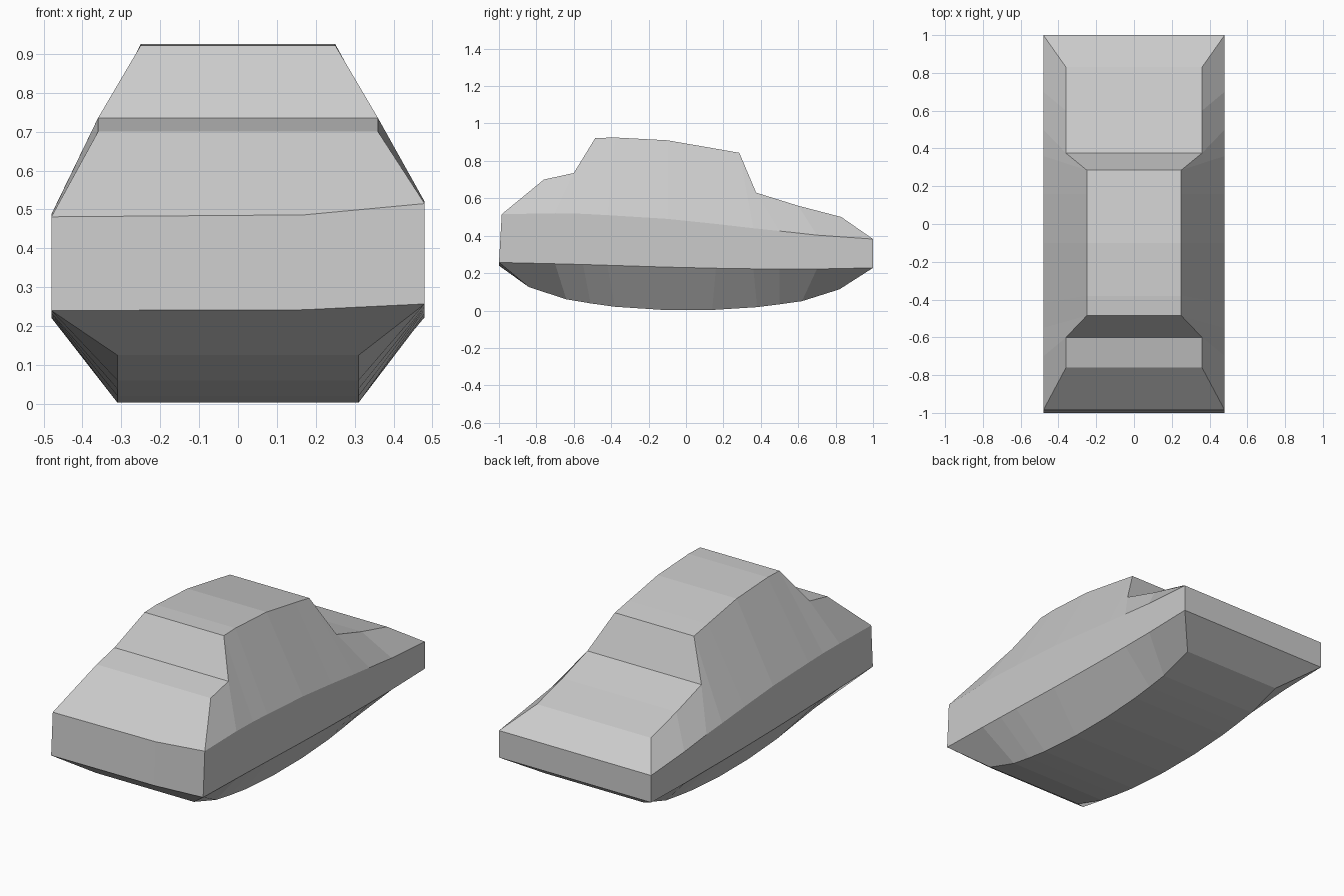
import bpy, bmesh

cube = bpy.data.objects.get("Cube")
if cube:
    bpy.data.objects.remove(cube)

grey = bpy.data.materials.new("light grey")
grey.use_nodes = True
colour = (0.6, 0.6, 0.6, 1)
grey.diffuse_color = colour
grey.node_tree.nodes["Principled BSDF"].inputs["Base Color"].default_value = colour

WIDE = 0.48        # half width at the waist
FLOOR = 0.31       # half width of the underside
DECK, ROOF = 0.36, 0.25

# Lengthwise rails, front to back: (y, z), the upper one as (half width, y, z)
upper = [(DECK, -.76, .70), (DECK, -.60, .735), (ROOF, -.485, .922),
         (ROOF, -.38, .925), (ROOF, -.10, .91), (ROOF, .16, .865),
         (ROOF, .285, .843), (DECK, .375, .63), (DECK, .60, .56), (DECK, .83, .50)]
waist = [(-.985, .515), (-.70, .52), (-.55, .517), (-.42, .51), (-.10, .49),
         (.16, .463), (.36, .44), (.50, .425), (.70, .403), (1, .382)]
sill = [(-1, .257), (-.70, .25), (-.55, .246), (-.42, .242), (-.10, .232),
        (.16, .226), (.36, .223), (.50, .222), (.70, .222), (1, .228)]
keel = [(-.84, .125), (-.64, .06), (-.51, .038), (-.38, .02), (-.12, .003),
        (.14, .003), (.38, .018), (.50, .033), (.62, .05), (.82, .113)]

bm = bmesh.new()


def dent(side, y, amount):
    """The right side sits a little lower towards the front."""
    return amount * min(1, max(0, (.5 - y) / 1.2)) if side < 0 else 0


def rails(side):
    return [
        [bm.verts.new((side * w, y, z)) for w, y, z in upper],
        [bm.verts.new((side * WIDE, y, z - dent(side, y, .034))) for y, z in waist],
        [bm.verts.new((side * WIDE, y, z - dent(side, y, .017))) for y, z in sill],
        [bm.verts.new((side * FLOOR, y, z)) for y, z in keel],
    ]


def strip(a, b):
    for i in range(len(a) - 1):
        bm.faces.new((a[i], a[i + 1], b[i + 1], b[i]))


left, right = rails(1), rails(-1)

# Sides, top and underside
for side in (left, right):
    for a, b in zip(side, side[1:]):
        strip(a, b)
strip(left[0], right[0])
strip(left[3], right[3])

# Rear end
for k in range(3):
    bm.faces.new((left[k][-1], left[k + 1][-1], right[k + 1][-1], right[k][-1]))

# Front end, with a shallow crease left of the middle
crease_top = bm.verts.new((.17, -.985, .486))
crease_low = bm.verts.new((.17, -1, .242))
for a, b in ((left, right),):
    bm.faces.new((a[0][0], a[1][0], crease_top, b[1][0], b[0][0]))
    bm.faces.new((a[1][0], a[2][0], crease_low, crease_top))
    bm.faces.new((crease_top, crease_low, b[2][0], b[1][0]))
    bm.faces.new((a[2][0], a[3][0], b[3][0], b[2][0], crease_low))

bmesh.ops.recalc_face_normals(bm, faces=bm.faces)
mesh = bpy.data.meshes.new("car_body")
bm.to_mesh(mesh)
bm.free()
mesh.materials.append(grey)
body = bpy.data.objects.new("car_body", mesh)
bpy.context.collection.objects.link(body)
